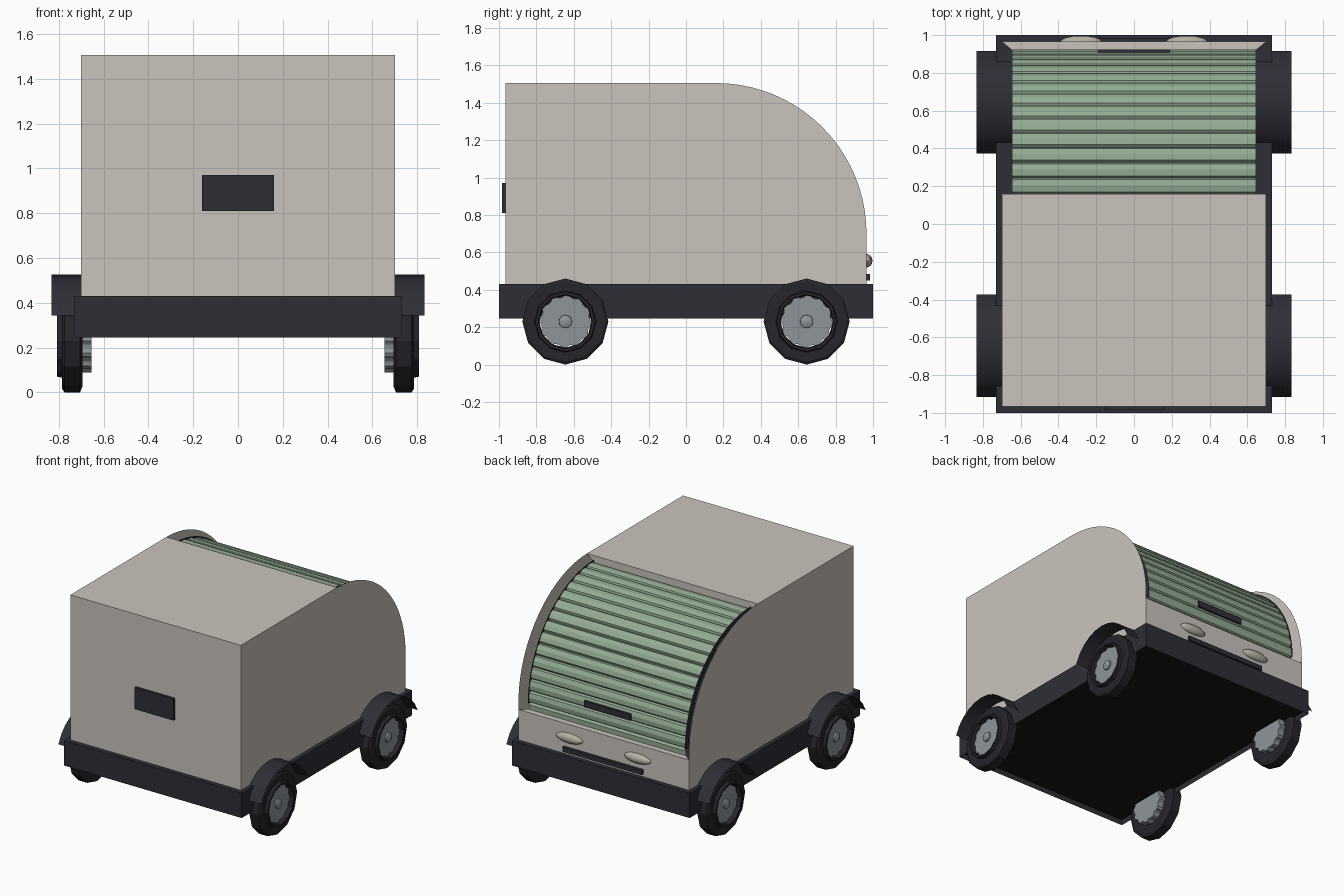
import bpy, bmesh
from math import sin, cos, pi, radians, sqrt

cube = bpy.data.objects.get("Cube")
if cube:
    bpy.data.objects.remove(cube, do_unlink=True)


def material(name, r, g, b):
    m = bpy.data.materials.new(name)
    m.use_nodes = True
    m.diffuse_color = (r, g, b, 1)
    m.node_tree.nodes["Principled BSDF"].inputs["Base Color"].default_value = (r, g, b, 1)
    return m


CREAM = material("cream", 0.59, 0.55, 0.50)
DARK = material("dark slate", 0.027, 0.027, 0.037)
BLACK = material("black", 0.008, 0.008, 0.009)
TYRE = material("tyre", 0.018, 0.018, 0.024)
GREEN = material("sage green", 0.29, 0.41, 0.29)
METAL = material("metal grey", 0.27, 0.30, 0.32)
LAMP = material("lamp beige", 0.46, 0.44, 0.37)


def finish(name, bm, mats, smooth=None, fix=True):
    bmesh.ops.remove_doubles(bm, verts=bm.verts, dist=0.0002)
    if fix:
        bmesh.ops.recalc_face_normals(bm, faces=bm.faces)
    me = bpy.data.meshes.new(name)
    bm.to_mesh(me)
    bm.free()
    ob = bpy.data.objects.new(name, me)
    bpy.context.collection.objects.link(ob)
    for m in mats:
        me.materials.append(m)
    if smooth:
        bpy.ops.object.select_all(action='DESELECT')
        ob.select_set(True)
        bpy.context.view_layer.objects.active = ob
        bpy.ops.object.shade_smooth_by_angle(angle=radians(smooth))
    return ob


def face(bm, pts):
    return bm.faces.new([bm.verts.new(p) for p in pts])


def box(name, lo, hi, mat):
    bm = bmesh.new()
    bmesh.ops.create_cube(bm, size=1)
    for v in bm.verts:
        v.co = [a + (b - a) * (c + 0.5) for a, b, c in zip(lo, hi, v.co)]
    return finish(name, bm, [mat])


def sheet(bm, path, x0, x1):
    """Sweep a (y, z) path across x."""
    for (ya, za), (yb, zb) in zip(path, path[1:]):
        face(bm, [(x0, ya, za), (x1, ya, za), (x1, yb, zb), (x0, yb, zb)])


def lathe(name, profile, side, y, z, n, mat, smooth=None):
    """Spin a (radius, x) profile round a wheel axle."""
    bm = bmesh.new()
    rings = [[bm.verts.new((side * x, y + r * sin(2 * pi * k / n), z + r * cos(2 * pi * k / n)))
              for r, x in profile] for k in range(n)]
    for k in range(n):
        a, b = rings[k], rings[(k + 1) % n]
        for i in range(len(profile) - 1):
            bm.faces.new([a[i], a[i + 1], b[i + 1], b[i]])
    bmesh.ops.dissolve_degenerate(bm, dist=0.0001, edges=bm.edges)
    return finish(name, bm, [mat], smooth)


# Main dimensions
W, DOOR_W = 0.70, 0.645
FRONT, BACK, BASE, ROOF = -0.965, 0.965, 0.43, 1.505
CY, CZ, R, DOOR_R = 0.16, 0.70, 0.805, 0.762
SILL = 0.655

# Body shell: open at the back where the shutter sits
bm = bmesh.new()
arc = [(CY + R * sin(t * pi / 40), CZ + R * cos(t * pi / 40)) for t in range(21)]
outline = [(FRONT, BASE), (FRONT, ROOF)] + arc + [(BACK, BASE)]
for s in (-W, W):
    pts = [(s, y, z) for y, z in outline]
    face(bm, pts if s < 0 else pts[::-1])
sheet(bm, [(FRONT, BASE), (FRONT, ROOF), (CY, ROOF)], -W, W)
sheet(bm, [(BACK, SILL), (BACK, BASE)], -W, W)
# Mitred lips above and below the shutter
face(bm, [(-W, BACK, SILL), (W, BACK, SILL), (DOOR_W, 0.92, SILL), (-DOOR_W, 0.92, SILL)])
face(bm, [(-W, CY, ROOF), (W, CY, ROOF), (DOOR_W, CY, 1.45), (-DOOR_W, CY, 1.45)])
finish("body_shell", bm, [CREAM])

# Ribbed roller shutter
SLATS, STEP = 14, pi / 28
HUMP = [(0, -0.02), (0.12, -0.004), (0.5, 0.002), (0.88, -0.004)]
bm = bmesh.new()
path = [(CY + (DOOR_R + d) * sin((i + f) * STEP), CZ + (DOOR_R + d) * cos((i + f) * STEP))
        for i in range(SLATS) for f, d in HUMP]
path += [(CY + DOOR_R - 0.02, CZ), (CY + DOOR_R, CZ - 0.01), (CY + DOOR_R, SILL)]
sheet(bm, path, -DOOR_W, DOOR_W)
finish("roller_shutter", bm, [GREEN])

# Thin dark guides along both ends of the shutter
for s, side in ((1, "left"), (-1, "right")):
    bm = bmesh.new()
    for i in range(2 * SLATS):
        ring = [(i, 0.73), (i, 0.772), (i + 1, 0.772), (i + 1, 0.73)]
        face(bm, [(s * DOOR_W, CY + r * sin(k * STEP / 2), CZ + r * cos(k * STEP / 2)) for k, r in ring])
    finish("shutter_guide_" + side, bm, [DARK])

# Chassis tray with a recessed black underside
bm = bmesh.new()
bmesh.ops.create_cube(bm, size=1)
for v in bm.verts:
    v.co = (v.co.x * 1.46, v.co.y * 2, 0.245 + (v.co.z + 0.5) * 0.185)
bottom = min(bm.faces, key=lambda f: f.calc_center_median().z)
bmesh.ops.inset_region(bm, faces=[bottom], thickness=0.012)
for v in bottom.verts:
    v.co.z += 0.035
bottom.material_index = 1
finish("chassis", bm, [DARK, BLACK])

# Small fittings
box("front_plate", (-0.16, -0.985, 0.81), (0.16, -0.96, 0.97), DARK)
box("shutter_handle", (-0.19, 0.87, 0.795), (0.19, 0.925, 0.84), DARK)
box("back_bar", (-0.325, 0.96, 0.45), (0.325, 0.985, 0.485), DARK)
for s, side in ((1, "left"), (-1, "right")):
    bm = bmesh.new()
    bmesh.ops.create_uvsphere(bm, u_segments=16, v_segments=8, radius=1)
    for v in bm.verts:
        v.co = (s * 0.28 + v.co.x * 0.11, 0.965 + v.co.y * 0.032, 0.555 + v.co.z * 0.036)
    finish("back_lamp_" + side, bm, [LAMP], 40)

# Wheels and mudguards
AXLE, WHEEL_R = 0.23, 0.23
TYRE_PROFILE = [(0.14, 0.70), (0.205, 0.695), (WHEEL_R, 0.705), (WHEEL_R, 0.775), (0.215, 0.785),
                (0.165, 0.785), (0.16, 0.808), (0.145, 0.808), (0.14, 0.775), (0.14, 0.70)]
for s, side in ((1, "left"), (-1, "right")):
    for y, end in ((-0.645, "front"), (0.645, "back")):
        tag = end + "_" + side
        lathe("tyre_" + tag, TYRE_PROFILE, s, y, AXLE, 12, TYRE)

        # Notched rim
        bm = bmesh.new()
        n = 48
        rim = [(y + r * sin(2 * pi * k / n), AXLE + r * cos(2 * pi * k / n))
               for k in range(n) for r in [0.142 if k % 4 < 2 else 0.130]]
        f = face(bm, [(s * 0.655, a, b) for a, b in rim])
        ext = bmesh.ops.extrude_face_region(bm, geom=[f])
        for v in ext["geom"]:
            if isinstance(v, bmesh.types.BMVert):
                v.co.x = s * 0.778
        if not f.is_valid or len(bm.faces) < n + 2:
            face(bm, [(s * 0.655, a, b) for a, b in rim])
        finish("rim_" + tag, bm, [METAL])

        lathe("hub_" + tag, [(0.036, 0.77), (0.034, 0.79), (0.012, 0.80), (0, 0.80)],
              s, y, AXLE, 16, METAL, 40)

        # Thin arched mudguard
        bm = bmesh.new()
        r, start = 0.292, radians(22)
        arch = [start + (pi - 2 * start) * k / 10 for k in range(11)]
        sheet(bm, [(y + r * cos(a), 0.233 + r * sin(a)) for a in arch], s * 0.645, s * 0.833)
        guard = finish("mudguard_" + tag, bm, [DARK], 40, fix=False)
        if guard.data.polygons[5].normal.z < 0:
            guard.data.flip_normals()
